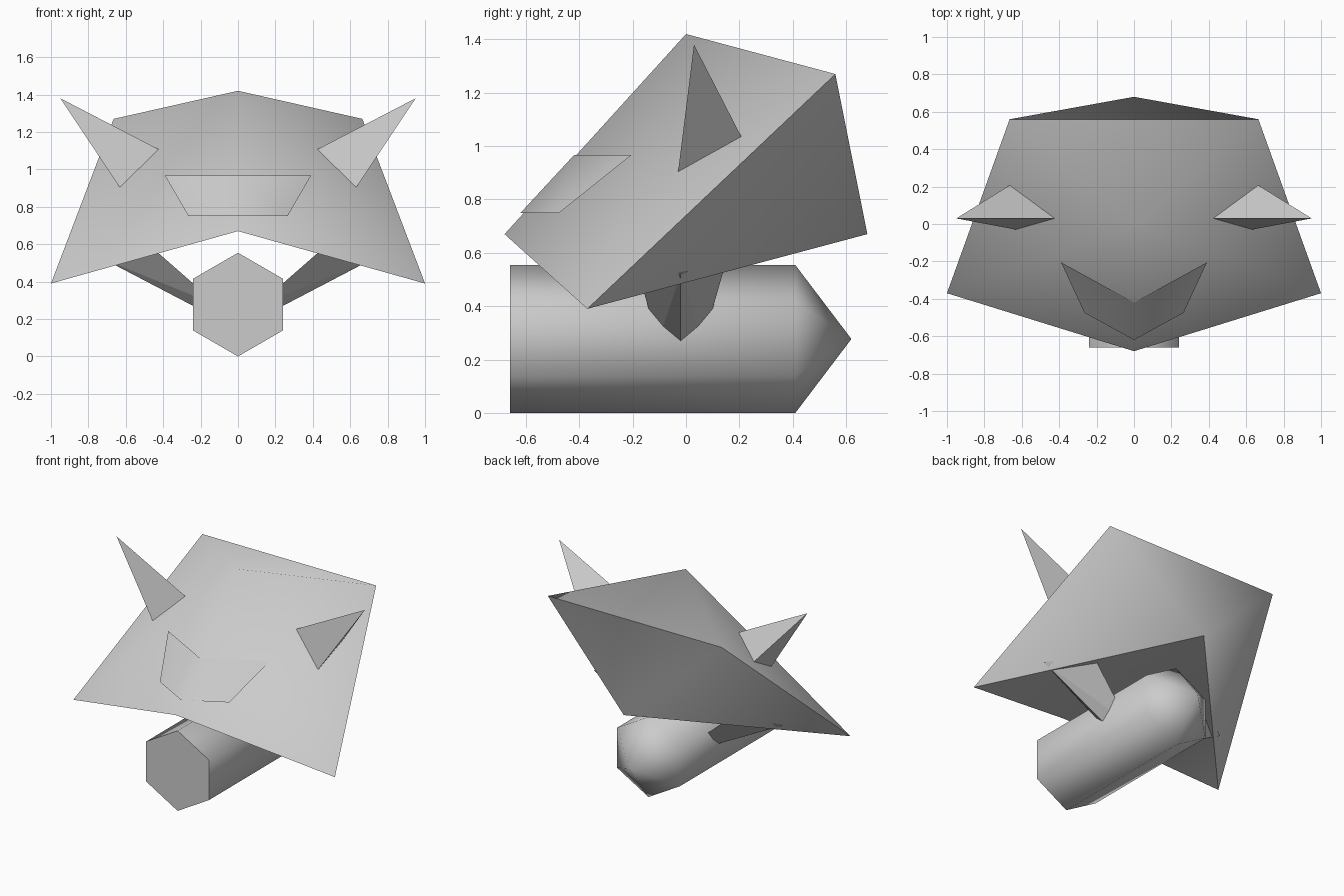
import bpy, bmesh, math
from mathutils import Vector

if "Cube" in bpy.data.objects:
    bpy.data.objects.remove(bpy.data.objects["Cube"])


def make(name, verts, faces=None, smooth=None, thickness=0.0):
    """Mesh object from points; convex hull when no faces are given."""
    bm = bmesh.new()
    vs = [bm.verts.new(v) for v in verts]
    if faces is None:
        bmesh.ops.convex_hull(bm, input=vs)
    else:
        for f in faces:
            bm.faces.new([vs[i] for i in f])
    bmesh.ops.recalc_face_normals(bm, faces=bm.faces[:])
    mesh = bpy.data.meshes.new(name)
    bm.to_mesh(mesh)
    bm.free()
    ob = bpy.data.objects.new(name, mesh)
    bpy.context.collection.objects.link(ob)
    if smooth:
        bpy.ops.object.select_all(action='DESELECT')
        ob.select_set(True)
        bpy.context.view_layer.objects.active = ob
        bpy.ops.object.shade_smooth_by_angle(angle=math.radians(smooth))
    return ob


def mirrored(points, side):
    return [Vector((side * p[0], p[1], p[2])) for p in points]


# Broad faceted hood: sloped front, top, back, two sides and underside
front, crown, back = (0, -0.68, 0.67), (0, 0, 1.42), (0, 0.68, 0.67)
upper, lower = (0.665, 0.56, 1.27), (1, -0.37, 0.39)
hood = [front, crown, back]
for s in (1, -1):
    hood += mirrored([upper, lower], s)
faces = [(1, 3, 5), (3, 5, 2)]
for u, l in ((3, 4), (5, 6)):
    faces += [(0, l, 1), (1, l, u), (u, l, 2), (0, l, 2)]
make("hood", hood, faces, smooth=61)

# Hexagonal barrel below, flat in front and pointed at the back
R, CZ = 0.277, 0.277
ring = [(R * math.sin(i * math.pi / 3), CZ + R * math.cos(i * math.pi / 3))
        for i in range(6)]
barrel = [(x, y, z) for y in (-0.66, 0.41) for x, z in ring] + [(0, 0.62, CZ)]
faces = [tuple(range(6))]
for i in range(6):
    j = (i + 1) % 6
    faces += [(i, j, j + 6, i + 6), (i + 6, j + 6, 12)]
make("barrel", barrel, faces, smooth=61)

# Pointed horns and the flared struts joining barrel and hood
horn_tip = Vector((0.95, 0.03, 1.38))
horn_base = [Vector(p) for p in
             ((0.63, -0.03, 0.90), (0.42, 0.03, 1.105), (0.66, 0.21, 1.03))]
horn = [horn_tip] + [horn_tip.lerp(p, 1.12) for p in horn_base]
strut = [(0.10, -0.02, 0.197), (0.10, -0.105, 0.268), (0.10, 0.065, 0.268),
         (0.72, -0.02, 0.521), (0.46, -0.195, 0.583), (0.46, 0.155, 0.583)]
for s, side in ((1, "right"), (-1, "left")):
    make("horn_" + side, mirrored(horn, s))
    make("strut_" + side, mirrored(strut, s))

# Thin folded plate lying on the sloped front
plate = [(0, -0.42, 0.966), (0, -0.62, 0.75)]
for s in (1, -1):
    plate += mirrored([(0.39, -0.205, 0.966), (0.265, -0.475, 0.75)], s)
make("front_plate", plate, [(0, 1, 3, 2), (0, 4, 5, 1)], smooth=61)
